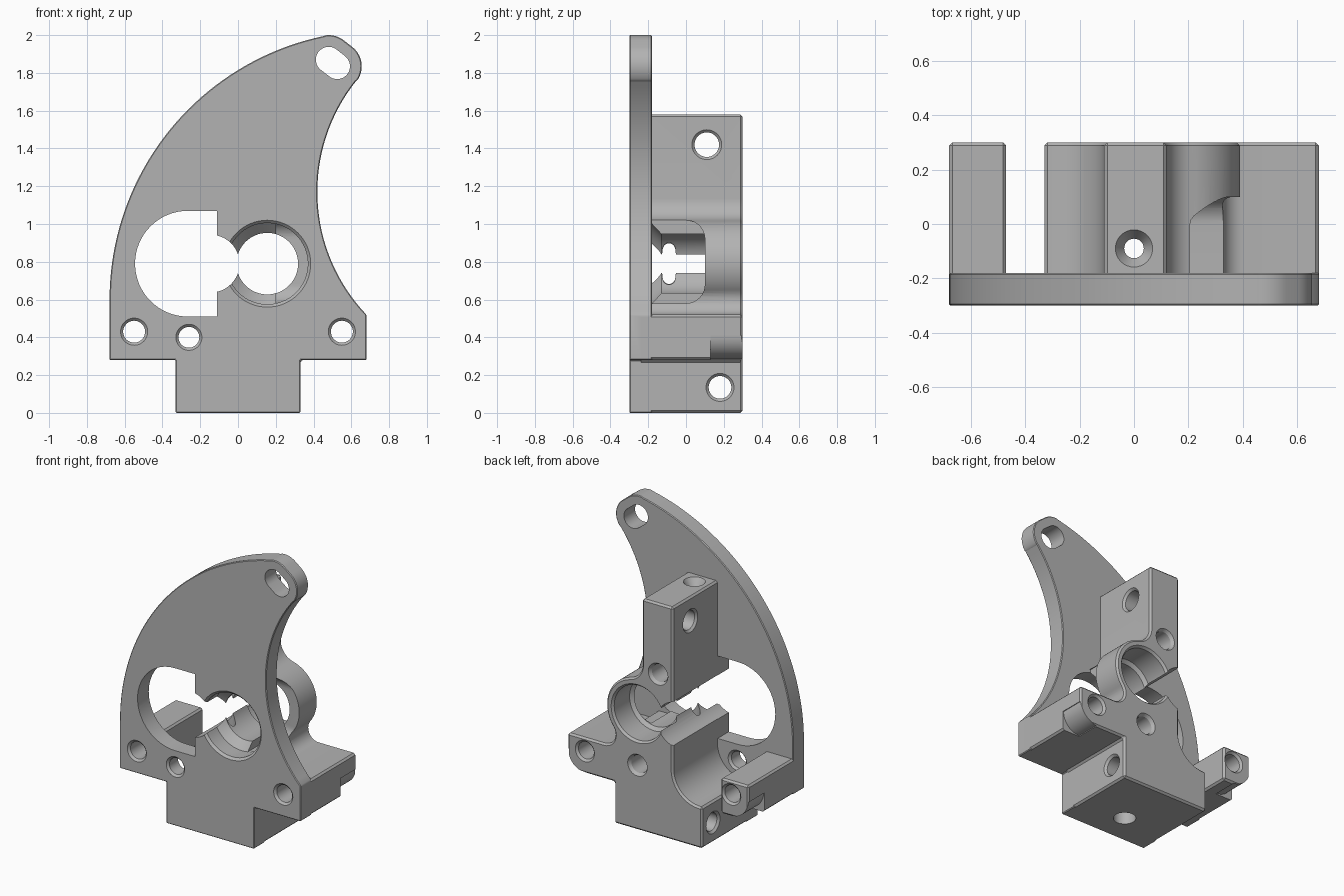
import bpy, bmesh
from math import sin, cos, radians, pi
from mathutils import Vector

cube = bpy.data.objects.get("Cube")
if cube:
    bpy.data.objects.remove(cube)

grey = bpy.data.materials.new("plain grey")
grey.use_nodes = True
grey.diffuse_color = (0.45, 0.45, 0.45, 1)
grey.node_tree.nodes["Principled BSDF"].inputs["Base Color"].default_value = (0.45, 0.45, 0.45, 1)


def arc(cx, cz, r, start, end, n=16):
    return [(cx + r * cos(radians(start + (end - start) * i / n)),
             cz + r * sin(radians(start + (end - start) * i / n))) for i in range(n + 1)]


def finish(name, bm):
    bmesh.ops.recalc_face_normals(bm, faces=bm.faces)
    mesh = bpy.data.meshes.new(name)
    bm.to_mesh(mesh)
    bm.free()
    mesh.materials.append(grey)
    ob = bpy.data.objects.new(name, mesh)
    bpy.context.collection.objects.link(ob)
    return ob


def apply(ob, mod):
    bpy.context.view_layer.objects.active = ob
    bpy.ops.object.modifier_apply(modifier=mod.name)


def prism(name, points, a, b, axis="Y", bevel=0):
    """Extrude a closed outline from a to b along an axis."""
    bm = bmesh.new()
    place = (lambda u, v: (u, a, v)) if axis == "Y" else (lambda u, v: (a, u, v))
    face = bm.faces.new([bm.verts.new(place(u, v)) for u, v in points])
    move = Vector((0, b - a, 0)) if axis == "Y" else Vector((b - a, 0, 0))
    new = bmesh.ops.extrude_face_region(bm, geom=[face])["geom"]
    bmesh.ops.translate(bm, vec=move, verts=[g for g in new if isinstance(g, bmesh.types.BMVert)])
    ob = finish(name, bm)
    if bevel:
        mod = ob.modifiers.new("edge chamfer", "BEVEL")
        mod.width = bevel
        mod.segments = 1
        mod.limit_method = "ANGLE"
        mod.angle_limit = radians(30)
        apply(ob, mod)
    return ob


def turned(name, profile, u, v, axis, n=48):
    """Solid of revolution; profile holds (radius, position along axis)."""
    place = {"X": lambda p, q, t: (t, u + p, v + q),
             "Y": lambda p, q, t: (u + p, t, v + q),
             "Z": lambda p, q, t: (u + p, v + q, t)}[axis]
    bm = bmesh.new()
    rings = [[bm.verts.new(place(r * cos(2 * pi * i / n), r * sin(2 * pi * i / n), t))
              for i in range(n)] for r, t in profile]
    for low, high in zip(rings, rings[1:]):
        for i in range(n):
            j = (i + 1) % n
            bm.faces.new((low[i], low[j], high[j], high[i]))
    bm.faces.new(rings[0])
    bm.faces.new(rings[-1])
    return finish(name, bm)


def through(name, u, v, r, a, b, axis):
    """Hole from a to b with a small chamfer at both mouths."""
    c = 0.014
    return turned(name, [(r + 2 * c, a - c), (r, a + c), (r, b - c), (r + 2 * c, b + c)], u, v, axis)


def combine(ob, other, operation):
    mod = ob.modifiers.new(operation, "BOOLEAN")
    mod.operation = operation
    mod.solver = "EXACT"
    mod.object = other
    apply(ob, mod)
    bpy.data.objects.remove(other)


# Fin-shaped front plate
plate = (arc(0.745, 0.6, 1.425, 180, 101.8, 40)
         + arc(0.48, 1.87, 0.13, 100, 52, 8)
         + arc(0.525, 1.835, 0.13, 52, -36, 14)
         + arc(1.3625, 1.17, 0.9425, 141.6, 223.6, 32)
         + [(0.68, 0.28), (0.33, 0.28), (0.33, 0), (-0.33, 0), (-0.33, 0.28), (-0.68, 0.28)])
bracket = prism("mounting_bracket", plate, -0.3, -0.18, bevel=0.012)

# Rear body: base, right foot, tube and upright column in one section
body = ([(-0.33, 0), (0.33, 0), (0.33, 0.28), (0.68, 0.28), (0.68, 0.52)]
        + arc(0.406, 0.6, 0.08, 270, 143, 10)
        + arc(0.155, 0.79, 0.235, -35, 75, 28)
        + arc(0.24, 1.135, 0.12, 256, 180, 10)
        + [(0.12, 1.58), (-0.11, 1.58)]
        + arc(-0.31, 0.48, 0.2, 0, -90, 14)
        + [(-0.33, 0.28)])
combine(bracket, prism("rear_body", body, -0.25, 0.3, bevel=0.012), "UNION")

# Separate left foot
foot = [(-0.68, 0.28), (-0.47, 0.28), (-0.47, 0.52), (-0.68, 0.52)]
combine(bracket, prism("left_foot", foot, -0.25, 0.3, bevel=0.012), "UNION")

# Large side opening, tip slot and tube window
opening = arc(-0.265, 0.79, 0.28, 90, 270, 32) + [(-0.112, 0.51), (-0.112, 1.07)]
slot = arc(0.48, 1.87, 0.068, 52, 232) + arc(0.525, 1.835, 0.068, 232, 412)
window = [(-0.18, 0.58)] + arc(0, 0.68, 0.1, -90, 0, 10) + arc(0, 0.92, 0.1, 0, 90, 10) + [(-0.18, 1.02)]
cutters = [prism("opening_cut", opening, -0.5, 0.5),
           prism("slot_cut", slot, -0.5, 0.0),
           prism("window_cut", window, 0.2, 0.6, axis="X")]

# Stepped main bore and the gap joining it to the opening
cutters += [
    turned("bore_cut", [(0.245, -0.315), (0.215, -0.285), (0.215, -0.18), (0.163, -0.13),
                        (0.163, 0.1), (0.185, 0.12), (0.185, 0.285), (0.21, 0.315)], 0.155, 0.79, "Y", 64),
    turned("gap_cut", [(0.153, -0.5), (0.153, 0.5)], -0.145, 0.79, "Y")]

# Rounded lower rear corners of both feet
for side in (1, -1):
    corner = arc(0.55, 0.41, 0.125, -90, 0, 12) + [(0.72, 0.41), (0.72, 0.25), (0.55, 0.25)]
    cutters.append(prism("foot_corner_cut", [(side * x, z) for x, z in corner], 0.13, 0.5))
    cutters.append(through("foot_hole_cut", side * 0.55, 0.43, 0.058, -0.3, 0.3, "Y"))

# Screw holes
cutters += [
    through("plate_hole_cut", -0.26, 0.4, 0.055, -0.3, -0.18, "Y"),
    through("column_cross_cut", 0.11, 1.42, 0.065, -0.11, 0.12, "X"),
    through("base_cross_cut", 0.18, 0.135, 0.06, -0.33, 0.33, "X"),
    turned("column_rear_cut", [(0.06, 0.02), (0.06, 0.28), (0.08, 0.31)], 0, 1.1, "Y"),
    turned("body_rear_cut", [(0.06, 0.02), (0.06, 0.28), (0.08, 0.31)], 0.155, 0.44, "Y"),
    turned("vertical_screw_cut", [(0.07, -0.1), (0.07, 0.2), (0.036, 0.22), (0.036, 1.53),
                                  (0.075, 1.59)], 0, -0.09, "Z", 32)]
for cutter in cutters:
    combine(bracket, cutter, "DIFFERENCE")

bpy.ops.object.select_all(action="DESELECT")
bracket.select_set(True)
bpy.context.view_layer.objects.active = bracket
bpy.ops.object.shade_smooth_by_angle(angle=radians(25))
